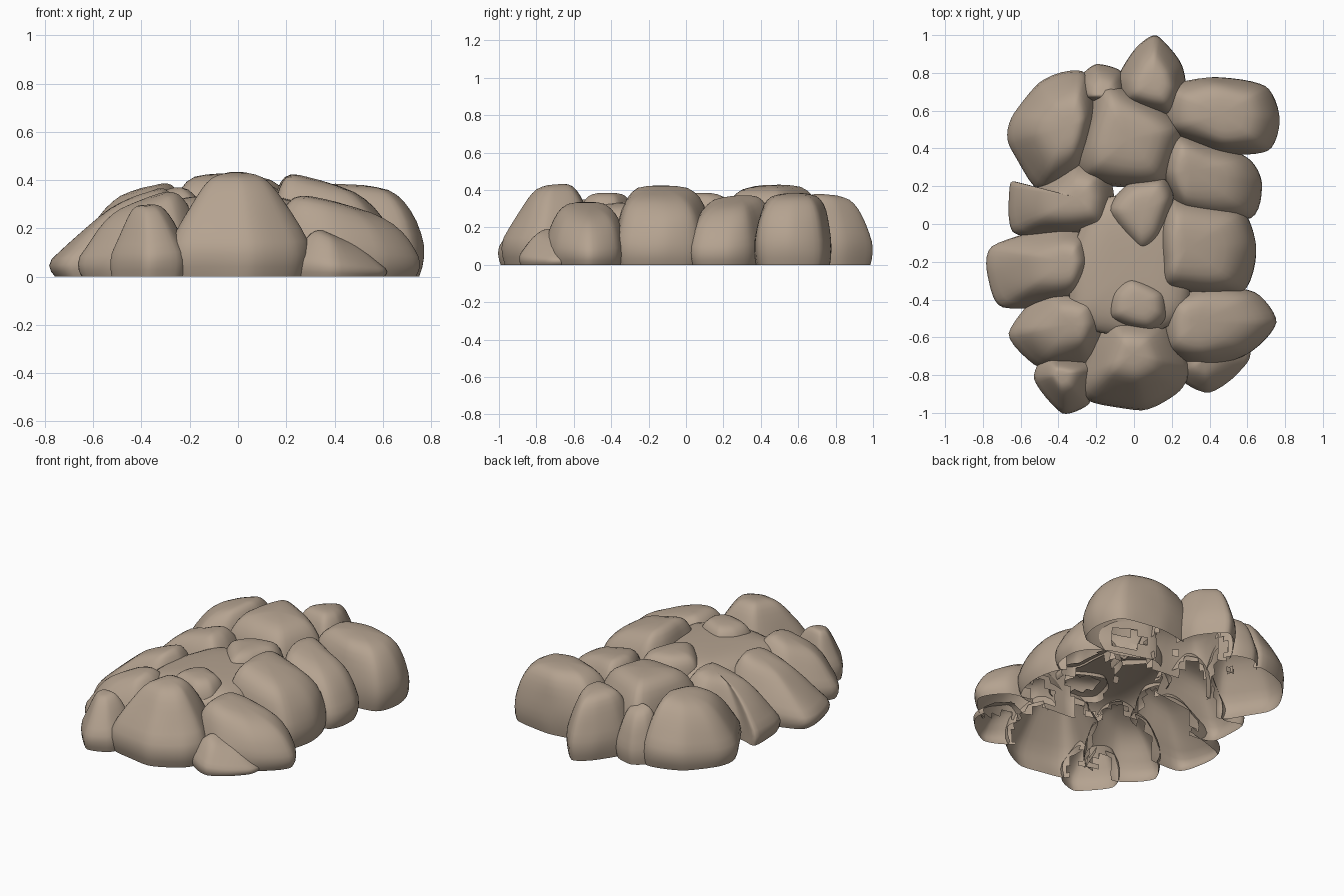
import bpy, bmesh, math
from mathutils import Vector, noise
from mathutils.bvhtree import BVHTree

if "Cube" in bpy.data.objects:
    bpy.data.objects.remove(bpy.data.objects["Cube"])

mat = bpy.data.materials.new("tan stone")
mat.diffuse_color = (0.46, 0.365, 0.28, 1)
mat.use_nodes = True
mat.node_tree.nodes["Principled BSDF"].inputs["Base Color"].default_value = mat.diffuse_color

# (height fraction, outline scale) from the base up to the crown
PROFILE = [(0, .95), (.1, .985), (.22, 1), (.35, 1), (.48, .98), (.62, .945), (.74, .89),
           (.84, .81), (.91, .71), (.96, .58), (.985, .4), (1.0, .18)]
stones = []


def smooth_outline(pts, n=6):
    """Closed rounded curve through the corner points."""
    out, m, w = [], len(pts), .36
    for i in range(m):
        a, b, c, d = (Vector(pts[(i + k) % m]) for k in (-1, 0, 1, 2))
        for j in range(n):
            t = j / n
            out.append(b + w * t * (c - a) * (1 - t) ** 2 + (c - b) * (3 * t * t - 2 * t ** 3)
                       - w * (d - b) * t * t * (1 - t))
    return out


def stone(name, outline, top, slope=(0, 0), cone=.1, base=0.0):
    """Boulder shell, open below: outline seen from above, crown point and slope, cone = pointedness."""
    ring = smooth_outline(outline)
    centre, h = Vector(top[:2]), top[2]
    bm = bmesh.new()

    def put(p, f):
        d = p - centre
        crown = max(min(h + slope[0] * d.x + slope[1] * d.y, h + .015), base + .06)
        z = base + f * (crown - base)
        k = noise.noise(Vector((p.x * 5, p.y * 5, z * 5 + len(stones)))) * .012
        q = p + d.normalized() * k if d.length > .01 else p
        return bm.verts.new((q.x, q.y, max(z, 0)))

    def scale(f, s):
        pointed = min(s, 1.0 - max(f - .3, 0) / .7 * .82)
        return s + (pointed - s) * cone

    rows = [[put(centre + (p - centre) * scale(f, s), f) for p in ring] for f, s in PROFILE]
    n = len(ring)
    for lo, hi in zip(rows, rows[1:]):
        for i in range(n):
            bm.faces.new((lo[i], lo[(i + 1) % n], hi[(i + 1) % n], hi[i]))
    tip = put(centre, 1.0)
    for i in range(n):
        bm.faces.new((rows[-1][i], rows[-1][(i + 1) % n], tip))
    bm.normal_update()
    stones.append((name, bm, BVHTree.FromBMesh(bm)))


# back row
stone("back_left_stone", [(-.5, .18), (-.3, .26), (-.18, .58), (-.27, .81), (-.5, .75), (-.64, .58), (-.66, .42)],
      (-.34, .52, .38), (.22, 0), .4)
stone("back_filler_stone", [(-.29, .66), (-.04, .64), (-.07, .8), (-.2, .85), (-.29, .78)],
      (-.16, .69, .32), (0, -.3), .4)
stone("back_tip_stone", [(-.07, .62), (.2, .55), (.28, .68), (.25, .84), (.12, 1.0), (.0, .92), (-.09, .76)],
      (.1, .76, .375), (0, -.12), .35)
stone("back_right_stone", [(.17, .5), (.46, .37), (.71, .39), (.77, .56), (.7, .73), (.42, .78), (.17, .72)],
      (.46, .58, .382), (-.05, 0), .1)
stone("back_crown_stone", [(-.27, .24), (-.05, .19), (.17, .2), (.27, .5), (.1, .64), (-.17, .75), (-.3, .4)],
      (-.03, .45, .425), (-.05, .03))
# right side
stone("right_upper_stone", [(.15, .25), (.27, .03), (.62, .03), (.68, .22), (.6, .35), (.25, .48), (.16, .4)],
      (.3, .28, .365), (-.2, .05), .2)
stone("right_middle_stone", [(.13, -.2), (.18, -.36), (.57, -.36), (.65, -.12), (.57, .07), (.22, .14), (.14, .02)],
      (.28, -.13, .415), (-.25, 0), .1)
stone("right_lower_stone", [(.16, -.68), (.38, -.75), (.6, -.69), (.75, -.52), (.64, -.36), (.36, -.32), (.17, -.4)],
      (.34, -.52, .325), (-.22, 0), .15)
# left side
stone("left_upper_stone", [(-.64, -.04), (-.4, -.08), (-.13, -.06), (-.08, .12), (-.14, .31), (-.32, .34), (-.52, .2), (-.66, .22)],
      (-.3, .14, .36), (.25, 0), .45)
stone("left_middle_stone", [(-.77, -.3), (-.69, -.44), (-.32, -.43), (-.19, -.22), (-.24, -.03), (-.42, -.01), (-.75, -.12)],
      (-.36, -.2, .355), (.36, 0), .5)
stone("left_lower_stone", [(-.67, -.58), (-.5, -.76), (-.24, -.73), (-.14, -.54), (-.19, -.36), (-.46, -.35)],
      (-.33, -.53, .34), (.28, .1), .4)
# front
stone("front_stone", [(-.28, -.8), (-.24, -.93), (.04, -.98), (.24, -.88), (.3, -.75), (.17, -.5), (-.14, -.48)],
      (-.01, -.69, .43), (0, .08), .6)
stone("front_left_small_stone", [(-.53, -.82), (-.38, -1.0), (-.24, -.95), (-.2, -.75), (-.46, -.69)],
      (-.39, -.8, .295), (.1, .1), .7)
stone("front_right_small_stone", [(.22, -.8), (.4, -.89), (.6, -.73), (.58, -.6), (.26, -.6)],
      (.38, -.72, .18), (-.38, .1), .5)
# middle
stone("middle_upper_stone", [(-.14, .07), (.03, -.15), (.14, -.08), (.21, .14), (.15, .25), (-.03, .21)],
      (.05, .07, .385), (0, 0), .1, .18)
stone("middle_lower_stone", [(-.13, -.5), (.08, -.57), (.18, -.5), (.16, -.36), (-.02, -.28), (-.12, -.36)],
      (.03, -.42, .385), (0, 0), .1, .18)
stone("middle_flat_stone", [(-.32, -.52), (0, -.6), (.27, -.48), (.28, -.1), (.14, .14), (-.2, .12), (-.33, -.2)],
      (-.01, -.22, .335), (0, 0), .1, .22)


def hidden(face, own):
    """Buried inside a neighbour, or on the hollow underside of the pile."""
    c = face.calc_center_median()
    r = Vector((c.x / .6, c.y / .85, 0))
    if r.length < .75 and c.z < .17 and face.normal.dot(Vector((c.x, c.y, 0)).normalized()) < .3:
        return True
    for i, (_, _, tree) in enumerate(stones):
        if i != own:
            loc, nor, _, dist = tree.find_nearest(c)
            if dist > .035 and (c - loc).dot(nor) < -.033:
                return True
    return False


for i, (name, bm, _) in enumerate(stones):
    bm.faces.ensure_lookup_table()
    gone = [f for f in bm.faces if hidden(f, i)]
    bmesh.ops.delete(bm, geom=gone, context='FACES')
    me = bpy.data.meshes.new(name)
    bm.to_mesh(me)
    me.materials.append(mat)
    me.polygons.foreach_set("use_smooth", [True] * len(me.polygons))
    bpy.context.collection.objects.link(bpy.data.objects.new(name, me))
for _, bm, _ in stones:
    bm.free()
